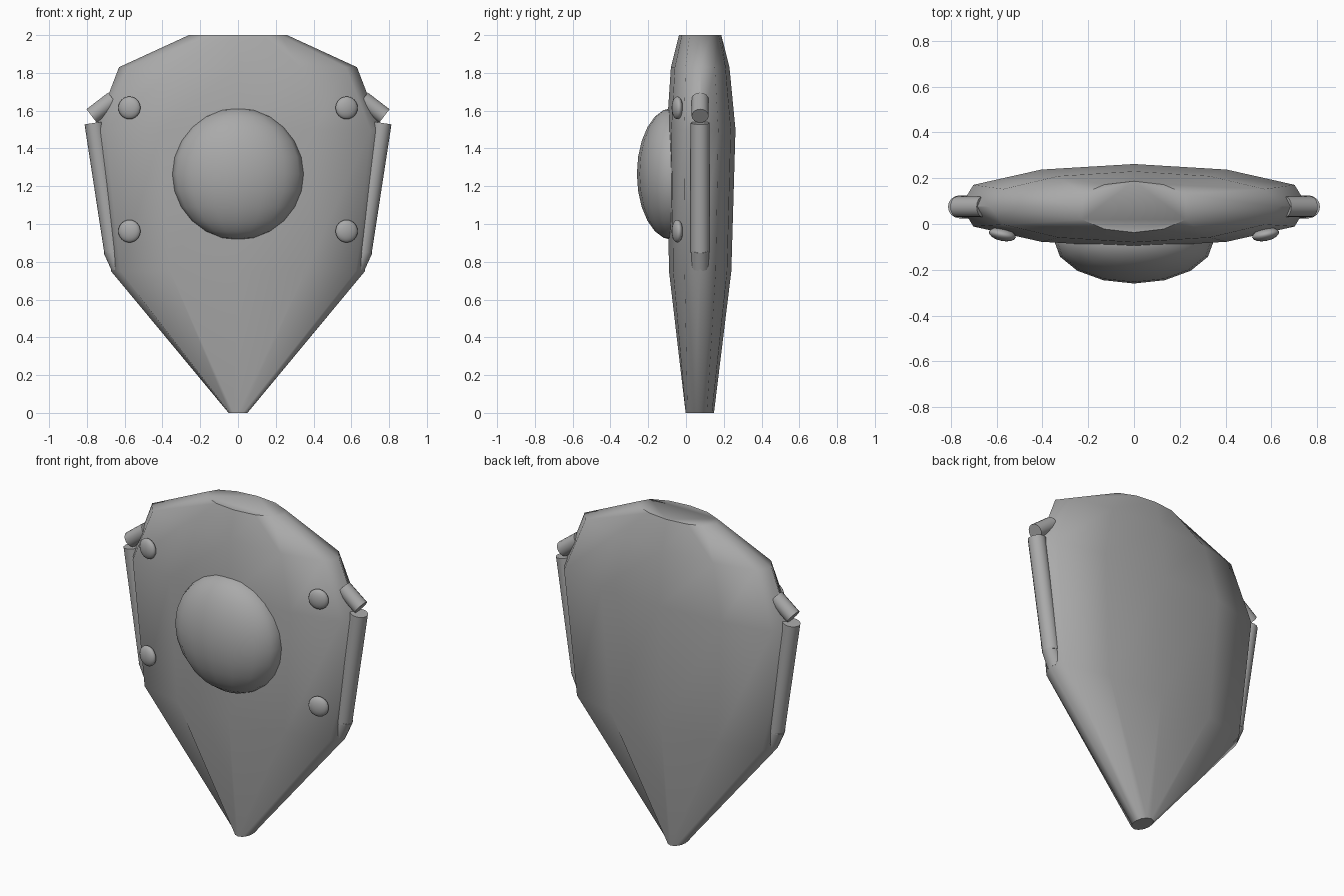
import bpy, bmesh, math
from mathutils import Vector

cube = bpy.data.objects.get("Cube")
if cube:
    bpy.data.objects.remove(cube)

steel = bpy.data.materials.new("plain grey steel")
steel.use_nodes = True
grey = (0.4, 0.4, 0.4, 1)
steel.diffuse_color = grey
steel.node_tree.nodes["Principled BSDF"].inputs["Base Color"].default_value = grey

MID_Y = 0.08


def finish(obj, name, angle=50):
    obj.name = name
    obj.data.materials.clear()
    obj.data.materials.append(steel)
    bpy.ops.object.select_all(action='DESELECT')
    obj.select_set(True)
    bpy.context.view_layer.objects.active = obj
    bpy.ops.object.shade_smooth_by_angle(angle=math.radians(angle))
    return obj


def ball(name, centre, size, segments, rings, turn=0):
    bpy.ops.mesh.primitive_uv_sphere_add(segments=segments, ring_count=rings, radius=1,
                                         location=centre, rotation=(0, 0, turn))
    obj = bpy.context.object
    obj.scale = size
    return finish(obj, name)


def tube(name, start, end, radius):
    a, b = Vector(start), Vector(end)
    bpy.ops.mesh.primitive_cylinder_add(vertices=16, radius=radius, depth=(b - a).length,
                                        location=(a + b) / 2)
    obj = bpy.context.object
    obj.rotation_euler = (b - a).to_track_quat('Z', 'Y').to_euler()
    return finish(obj, name)


# Shield body: stacked twelve-sided oval rings with flattened sides
# height, half width, side limit, half depth, middle depth
levels = [(0, 0.05, 0.05, 0.075, 0.073), (0.75, 0.72, 0.672, 0.165, 0.075),
          (1.5, 0.81, 0.757, 0.182, MID_Y), (1.83, 0.66, 0.63, 0.155, 0.075),
          (2.0, 0.26, 0.26, 0.112, 0.075)]
SIDES = 12
bm = bmesh.new()
rings = []
for z, wide, limit, deep, mid in levels:
    ring = []
    for i in range(SIDES):
        a = math.tau * i / SIDES
        x = max(-limit, min(limit, wide * math.cos(a)))
        ring.append(bm.verts.new((x, mid + deep * math.sin(a), z)))
    rings.append(ring)
for low, high in zip(rings, rings[1:]):
    for i in range(SIDES):
        j = (i + 1) % SIDES
        bm.faces.new((low[i], low[j], high[j], high[i]))
bm.faces.new(rings[0][::-1])
bm.faces.new(rings[-1])
mesh = bpy.data.meshes.new("shield_body")
bm.to_mesh(mesh)
bm.free()
body = bpy.data.objects.new("shield_body", mesh)
bpy.context.collection.objects.link(body)
finish(body, "shield_body")

# Central boss
ball("central_boss", (0, -0.07, 1.265), (0.35, 0.19, 0.35), 16, 12)

for side, s in (("left", 1), ("right", -1)):
    # Flattened rivets on the front
    for row, z in (("upper", 1.615), ("lower", 0.962)):
        ball(f"{row}_{side}_rivet", (s * 0.575, -0.046, z), (0.06, 0.028, 0.06),
             16, 12, s * math.radians(12))
    # Side handle with its two angled ends
    tube(f"{side}_handle", (s * 0.763, MID_Y - 0.005, 1.535),
         (s * 0.658, MID_Y - 0.005, 0.85), 0.05)
    tube(f"{side}_handle_upper_end", (s * 0.66, MID_Y - 0.005, 1.66),
         (s * 0.775, MID_Y - 0.005, 1.572), 0.045)
    tube(f"{side}_handle_lower_end", (s * 0.668, MID_Y - 0.005, 0.865),
         (s * 0.625, MID_Y - 0.005, 0.77), 0.047)
